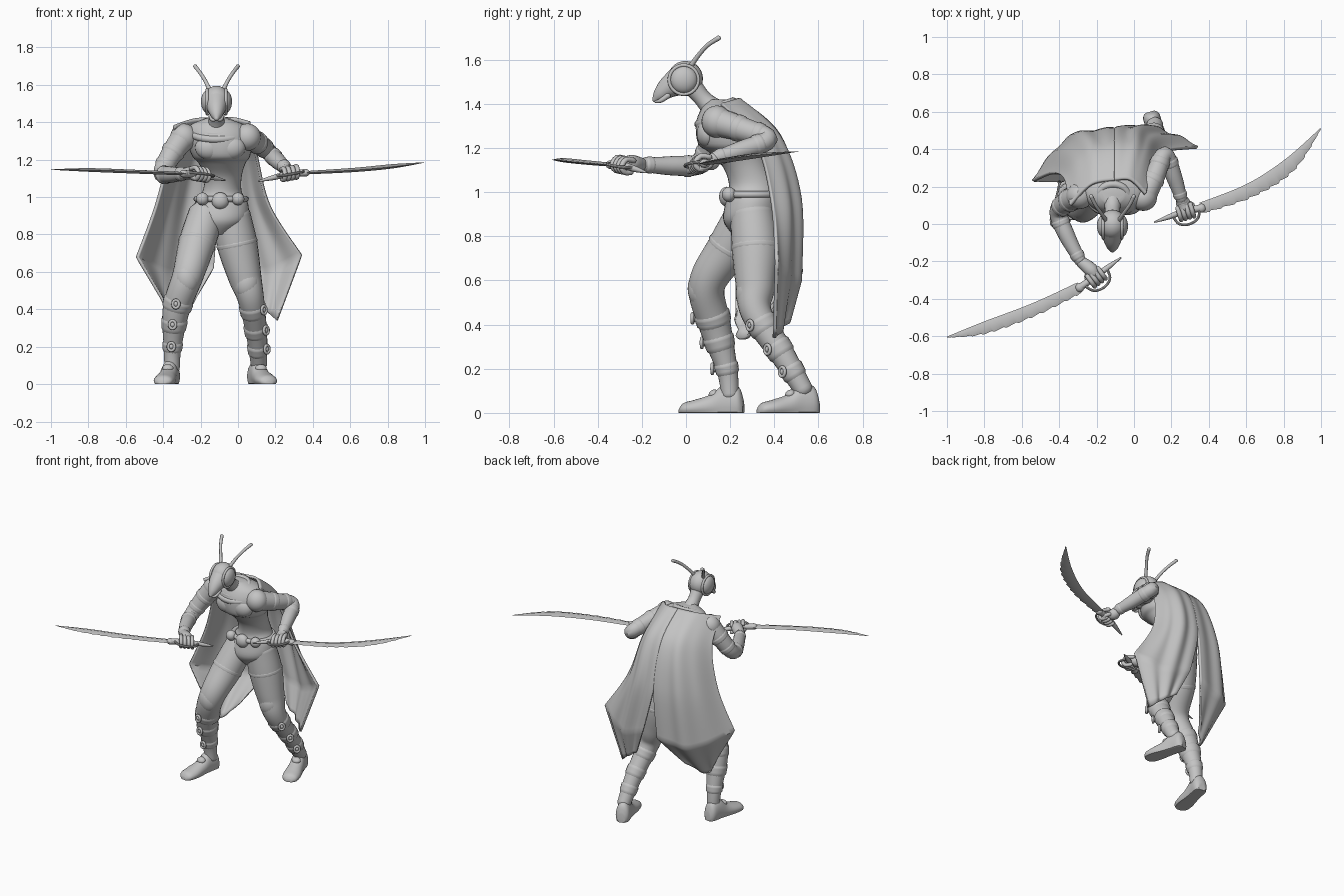
import bpy, bmesh, math
from mathutils import Vector

cube = bpy.data.objects.get("Cube")
if cube:
    bpy.data.objects.remove(cube)

GREY = (0.55, 0.55, 0.55, 1)
grey = bpy.data.materials.new("plain_grey")
grey.diffuse_color = GREY
grey.use_nodes = True
grey.node_tree.nodes["Principled BSDF"].inputs["Base Color"].default_value = GREY
parts = []


def sample(pts, t):
    """Smooth curve through tuples of any length, t from 0 to 1."""
    n = len(pts) - 1
    s = min(max(t, 0), 1) * n
    i = min(int(s), n - 1)
    f = s - i
    a, b, c, d = [pts[min(max(i + k, 0), n)] for k in (-1, 0, 1, 2)]
    return [q + f * ((r - p) / 2 + f * (p - 2.5 * q + 2 * r - u / 2
            + f * (1.5 * (q - r) + (u - p) / 2)))
            for p, q, r, u in zip(a, b, c, d)]


def finish(name, bm):
    bmesh.ops.recalc_face_normals(bm, faces=bm.faces)
    mesh = bpy.data.meshes.new(name)
    bm.to_mesh(mesh)
    bm.free()
    mesh.materials.append(grey)
    ob = bpy.data.objects.new(name, mesh)
    bpy.context.collection.objects.link(ob)
    parts.append(ob)
    return ob


def loft(name, rings, closed=True):
    bm = bmesh.new()
    rows = [[bm.verts.new(p) for p in ring] for ring in rings]
    for a, b in zip(rows, rows[1:]):
        for i in range(0 if closed else 1, len(a)):
            bm.faces.new((a[i - 1], a[i], b[i], b[i - 1]))
    if closed:
        bm.faces.new(rows[0])
        bm.faces.new(rows[-1])
    return finish(name, bm)


def circle(c, u, v, sides=20):
    angles = [math.tau * k / sides for k in range(sides)]
    return [c + u * math.cos(a) + v * math.sin(a) for a in angles]


def tube(name, pts, steps=24, sides=18, ref=None):
    """Round sweep through (x, y, z, radius) points with rounded ends."""
    span = Vector(pts[-1][:3]) - Vector(pts[0][:3])
    if ref is None:
        ref = Vector((0, 0, 0))
        ref[min(range(3), key=lambda k: abs(span[k]))] = 1
    rings = []
    for i in range(steps + 1):
        t = i / steps
        *c, r = sample(pts, t)
        tan = (Vector(sample(pts, t + 0.02)[:3]) - Vector(sample(pts, t - 0.02)[:3])).normalized()
        u = ref.cross(tan).normalized()
        v = tan.cross(u)
        ring = lambda out, k: circle(Vector(c) + tan * r * out, u * r * k, v * r * k, sides)
        if i == 0:
            rings += [ring(-0.6, 0.35), ring(-0.4, 0.75)]
        rings.append(ring(0, 1))
        if i == steps:
            rings += [ring(0.4, 0.75), ring(0.6, 0.35)]
    return loft(name, rings)


def ball(name, loc, size, tilt=0):
    bm = bmesh.new()
    bmesh.ops.create_uvsphere(bm, u_segments=24, v_segments=14, radius=1)
    ob = finish(name, bm)
    ob.location, ob.scale, ob.rotation_euler.x = loc, size, tilt
    return ob


def hoop(name, loc, rx, ry, thick, normal=(0, 0, 1)):
    turn = Vector(normal).to_track_quat('Z', 'Y')
    rings = []
    for k in range(33):
        a = math.tau * k / 32
        out = Vector((math.cos(a), math.sin(a), 0))
        mid = Vector((rx * out.x, ry * out.y, 0))
        rings.append([Vector(loc) + turn @ p for p in circle(mid, out * thick, Vector((0, 0, thick)), 10)])
    return loft(name, rings)


def cuffs(name, pts, places, width=0.02, lift=0.006):
    for t in places:
        ends = [sample(pts, t + d) for d in (-width, 0, width)]
        tube(name, [(x, y, z, r + lift) for x, y, z, r in ends], 4)


# Torso and belt: (x, y, z, half width, half depth)
torso = [(-.11, .28, .8, .05, .06), (-.1, .29, .87, .145, .12), (-.09, .3, .96, .145, .12),
         (-.085, .305, 1.03, .105, .11), (-.08, .275, 1.11, .1, .105), (-.085, .235, 1.18, .125, .13),
         (-.09, .21, 1.22, .155, .155), (-.1, .19, 1.31, .175, .145), (-.11, .175, 1.38, .15, .105),
         (-.115, .16, 1.42, .06, .055)]
rings = []
for i in range(49):
    x, y, z, w, d = sample(torso, i / 48)
    rings.append(circle(Vector((x, y, z)), Vector((w, 0, 0)), Vector((0, d, 0)), 32))
loft("torso", rings)
for side in (-1, 1):
    ball("chest_plate", (-.095 + side * .06, .1, 1.265), (.075, .052, .065))
    ball("belt_stud", (-.095 + side * .095, .195, .99), (.034, .032, .034))
ball("belt_buckle", (-.095, .185, .98), (.046, .035, .045))
hoop("belt", (-.09, .3, .99), .132, .12, .016)
for i in range(3):
    hoop("cowl_fold", (-.112, .148, 1.388 - i * .024), .08 + i * .025, .068 + i * .014,
         .02, (0, -.35, 1))

# Head
HX = -.115
tube("neck", [(HX, .03, 1.48, .045), (HX, .08, 1.42, .04), (HX, .14, 1.36, .06)], 10)
ball("skull", (HX, -.003, 1.515), (.073, .08, .08))
tube("beak", [(HX, -.03, 1.505, .068), (HX, -.08, 1.475, .05), (HX, -.12, 1.44, .032),
              (HX, -.143, 1.417, .012)], 14)
for side in (-1, 1):
    ball("eye", (HX + side * .045, -.01, 1.51), (.038, .062, .062))
    hoop("eye_rim", (HX + side * .05, -.01, 1.51), .066, .066, .008, (side, 0, 0))
    tube("mandible", [(HX + side * .03, -.08, 1.44, .014), (HX + side * .025, -.115, 1.415, .01),
                      (HX + side * .008, -.14, 1.41, .005)], 8, 10)
    tube("antenna", [(HX + side * .035, .02, 1.57, .012), (HX + side * .062, .06, 1.625, .01),
                     (HX + side * .09, .1, 1.668, .01), (HX + side * .115, .15, 1.7, .011)], 16, 10)

# Legs: (x, y, z, radius) from hip to ankle
right_leg = [(-.17, .28, .91, .095), (-.22, .195, .75, .098), (-.268, .095, .58, .083),
             (-.33, .13, .4, .073), (-.35, .185, .2, .048), (-.352, .2, .08, .04)]
left_leg = [(-.035, .3, .91, .1), (-.005, .315, .75, .108), (.035, .315, .58, .09),
            (.07, .32, .45, .07), (.1, .44, .26, .056), (.112, .535, .1, .043)]
legs = (("right", right_leg, (.57, .68, .8), (-.1, -1, 0)),
        ("left", left_leg, (.66, .77, .88), (.7, -.7, 0)))
for label, leg, bands, facing in legs:
    tube(label + "_leg", leg, 40, 24)
    cuffs(label + "_thigh_seam", leg, (.2,), .008, .003)
    cuffs(label + "_boot_cuff", leg, bands)
    x, y, z, r = sample(leg, .42 if label == "right" else .46)
    ball(label + "_knee_pad", (x, y - .02, z), (r * .85, r * .8, r * 1.1))
    for t in bands:
        *c, r = sample(leg, t)
        facing_out = Vector(facing).normalized()
        spot = Vector(c) + facing_out * (r + .01)
        hoop(label + "_clasp", spot + facing_out * .008, .017, .021, .008, facing)
        ball(label + "_clasp_stud", spot, (.016, .016, .016))

# Feet: (place along foot, half width, height)
shoe = [(0, .025, .06), (.08, .045, .12), (.3, .046, .13), (.5, .05, .085), (.75, .057, .06),
        (.93, .048, .045), (1, .02, .02)]
for label, heel, toe in (("right", (-.35, .26, 0), (-.405, -.03, 0)), ("left", (.085, .6, 0), (.168, .325, 0))):
    heel, toe = Vector(heel), Vector(toe)
    across = (toe - heel).normalized().cross(Vector((0, 0, 1)))
    rings = []
    for i in range(25):
        s, w, h = sample(shoe, i / 24)
        ring = circle(heel.lerp(toe, s) + Vector((0, 0, h * .35)), across * w, Vector((0, 0, h * .65)), 24)
        for p in ring:
            p.z = max(p.z, 0)
        rings.append(ring)
    loft(label + "_foot", rings)
    instep = heel.lerp(toe, .46)
    ball(label + "_shoe_tab", (instep.x, instep.y, .085), (.03, .025, .02), .4)

# Arms: shoulder, elbow, wrist
right_arm = [(-.29, .15, 1.32, .068), (-.355, .12, 1.23, .058), (-.405, .06, 1.13, .047),
             (-.36, -.06, 1.12, .044), (-.285, -.2, 1.125, .031)]
left_arm = [(.05, .14, 1.32, .066), (.11, .255, 1.285, .056), (.165, .37, 1.24, .045),
            (.215, .25, 1.19, .043), (.255, .13, 1.155, .03)]
# Blades: (x, y, z, half width)
right_blade = [(-.29, -.34, 1.125, .03), (-.53, -.455, 1.135, .034), (-.8, -.555, 1.145, .032),
               (-1, -.605, 1.147, .003)]
left_blade = [(.36, .085, 1.13, .03), (.62, .18, 1.145, .038), (.83, .315, 1.165, .038),
              (.998, .51, 1.185, .003)]
arms = (("right", right_arm, (-.205, -.28, 1.12), (-.07, -.18, 1.09), right_blade),
        ("left", left_arm, (.275, .07, 1.125), (.11, .01, 1.085), left_blade))
for label, arm, palm, pommel, blade in arms:
    tube(label + "_arm", arm, 28, 20)
    ball(label + "_shoulder", arm[0][:3], (.073, .07, .073))
    cuffs(label + "_arm_band", arm, (.22, .38, .62, .93), .02, .004)

    # Hilt with knuckle guard
    palm, pommel, root = Vector(palm), Vector(pommel), Vector(blade[0][:3])
    along = (root - pommel).normalized()
    reach = palm - Vector(arm[-1][:3])
    reach.z = 0
    reach = (reach - along * reach.dot(along)).normalized()
    up = Vector((0, 0, 1))
    tube(label + "_hilt", [(*pommel, .004), (*pommel.lerp(palm, .5), .014), (*palm, .016), (*root, .02)], 14, 12)
    ball(label + "_hilt_collar", root, (.024, .024, .02))
    guard = [palm - along * .075, palm - along * .055 + reach * .055, palm + reach * .074,
             palm + along * .055 + reach * .055, palm + along * .08]
    tube(label + "_knuckle_guard", [(*p, .007) for p in guard], 18, 8, up)

    # Hand closed round the hilt
    tube(label + "_palm", [(*arm[-1][:3], .03), (*(palm - reach * .045 + up * .012), .038),
                           (*(palm - reach * .01 + up * .015), .03)], 10)
    for i in range(4):
        base = palm + along * (i - 1.5) * .024
        bends = [base - reach * .03 + up * .028, base + reach * .015 + up * .032,
                 base + reach * .04, base + reach * .022 - up * .026, base - reach * .015 - up * .024]
        tube(label + "_finger", [(*p, .0125) for p in bends], 12, 10, along)
    thumb = [palm - reach * .04 + along * .02, palm + along * .045 - reach * .02 - up * .015,
             palm + along * .035 + reach * .02 - up * .025]
    tube(label + "_thumb", [(*p, .013) for p in thumb], 8, 10)

    # Curved blade with a toothed edge
    rings = []
    for i in range(65):
        t = i / 64
        *c, w = sample(blade, t)
        c = Vector(c)
        go = Vector(sample(blade, t + .02)[:3]) - Vector(sample(blade, t - .02)[:3])
        edge = go.cross(up).normalized()
        if edge.y > 0:
            edge = -edge
        tooth = .85 + .3 * (i % 5) / 5
        rings.append([c + edge * w * tooth, c + up * w * .3, c - edge * w, c - up * w * .3])
    loft(label + "_blade", rings)

# Cape panels: each row runs from the centre split to the outer edge
right_cape = [((-.105, .235, 1.42), (-.23, .21, 1.415), (-.34, .1, 1.38)),
              ((-.105, .42, 1.26), (-.25, .39, 1.25), (-.37, .24, 1.22)),
              ((-.105, .505, .97), (-.31, .46, .95), (-.44, .27, .95)),
              ((-.13, .505, .62), (-.36, .45, .59), (-.54, .23, .68)),
              ((-.24, .37, .43), (-.34, .25, .335), (-.39, .225, .43))]
left_cape = [((-.105, .235, 1.42), (-.02, .235, 1.42), (.06, .16, 1.4)),
             ((-.105, .42, 1.26), (.02, .41, 1.25), (.1, .32, 1.22)),
             ((-.105, .505, .97), (.05, .5, .97), (.17, .39, .95)),
             ((-.03, .52, .65), (.15, .5, .6), (.34, .41, .69)),
             ((.05, .475, .46), (.14, .45, .4), (.21, .4, .34))]
for label, rows in (("right", right_cape), ("left", left_cape)):
    grid = []
    for i in range(33):
        t = i / 32
        line = []
        for k in range(33):
            s = k / 32
            columns = [sample(row, s) for row in rows]
            if t <= .75:
                p = Vector(sample(columns[:4], t / .75))
            else:
                p = Vector(columns[3]).lerp(Vector(columns[4]), (t - .75) * 4)
            p.y += .01 * min(t * 2, 1) * math.sin(s * math.pi * 6) * math.sin(s * math.pi)
            line.append(p)
        grid.append(line)
    cape = loft(label + "_cape", grid, closed=False)
    solid = cape.modifiers.new("thickness", 'SOLIDIFY')
    solid.thickness, solid.offset = .016, 0

# Smooth shading with sharp edges kept
bpy.ops.object.select_all(action='DESELECT')
for ob in parts:
    ob.select_set(True)
bpy.context.view_layer.objects.active = parts[0]
bpy.ops.object.shade_smooth_by_angle(angle=math.radians(40))
